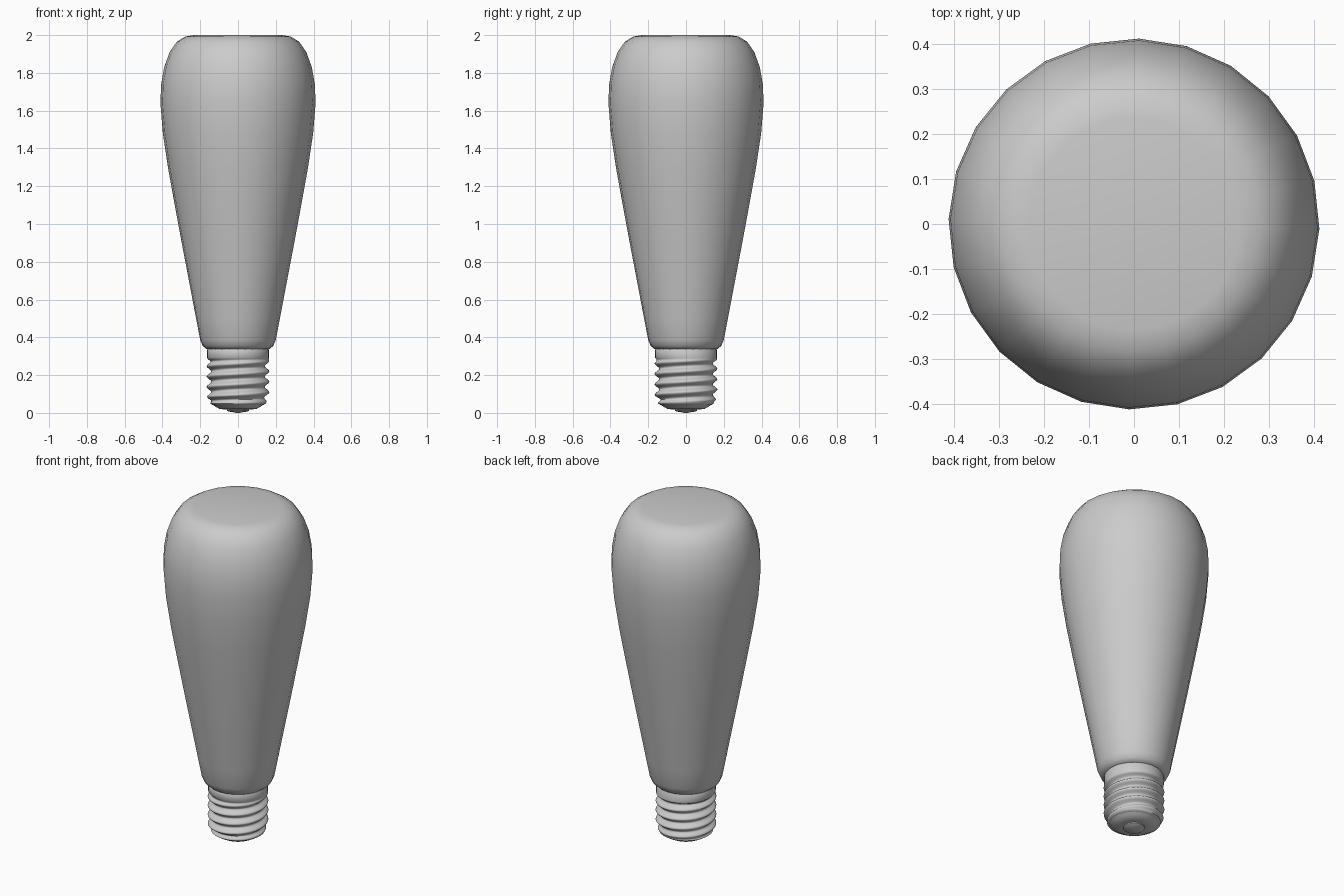
import bpy, bmesh, math

cube = bpy.data.objects.get("Cube")
if cube:
    bpy.data.objects.remove(cube)

grey = bpy.data.materials.new("plain grey")
grey.use_nodes = True
grey.diffuse_color = (0.6, 0.6, 0.6, 1)
grey.node_tree.nodes["Principled BSDF"].inputs["Base Color"].default_value = (0.6, 0.6, 0.6, 1)


def add_lathe(name, profile, sides, turn=0.0, radius=None, angle=40):
    """Lathe (radius, height) points, bottom to top, with capped ends."""
    bm = bmesh.new()
    rings = []
    for r, z in profile:
        ring = []
        for i in range(sides):
            a = turn + math.tau * i / sides
            rad = radius(r, z, a) if radius else r
            ring.append(bm.verts.new((rad * math.cos(a), rad * math.sin(a), z)))
        rings.append(ring)
    for low, high in zip(rings, rings[1:]):
        for i in range(sides):
            j = (i + 1) % sides
            bm.faces.new((low[i], low[j], high[j], high[i]))
    bm.faces.new(rings[0][::-1])
    bm.faces.new(rings[-1])
    mesh = bpy.data.meshes.new(name)
    bm.to_mesh(mesh)
    bm.free()
    mesh.materials.append(grey)
    obj = bpy.data.objects.new(name, mesh)
    bpy.context.collection.objects.link(obj)
    bpy.ops.object.select_all(action="DESELECT")
    obj.select_set(True)
    bpy.context.view_layer.objects.active = obj
    bpy.ops.object.shade_smooth_by_angle(angle=math.radians(angle))
    return obj


# Glass envelope: narrow neck, long taper, rounded shoulder, flat crown
glass = [(0.15, 0.335), (0.168, 0.338), (0.187, 0.355), (0.2, 0.385), (0.222, 0.5),
         (0.26, 0.7), (0.298, 0.9), (0.335, 1.1), (0.371, 1.3), (0.398, 1.48),
         (0.411, 1.64), (0.407, 1.74), (0.391, 1.83), (0.362, 1.91),
         (0.324, 1.965), (0.28, 1.992), (0.235, 2.0)]
add_lathe("glass_envelope", glass, 24, math.radians(-1.5))

# Screw cap: a single helical thread that fades out at both ends
PITCH, BOTTOM, TOP = 0.055, 0.05, 0.29


def thread(r, z, a):
    fade = max(0.0, min(1, (z - BOTTOM) / 0.02, (TOP - z) / 0.02))
    wave = math.cos(math.tau * z / PITCH - a)
    return r + fade * (0.012 * wave - 0.009)


STEPS = 56
cap = [(0.135, 0.042)]
for i in range(STEPS + 1):
    z = BOTTOM + (TOP - BOTTOM) * i / STEPS
    cap.append((0.147 + 0.016 * min(1, (z - BOTTOM) / 0.04), z))
cap += [(0.163, 0.335), (0.155, 0.345)]
add_lathe("screw_cap", cap, 48, radius=thread, angle=60)

# Insulator below the cap, and the rounded contact at its tip
add_lathe("insulator", [(0.07, 0.018), (0.098, 0.021), (0.118, 0.032), (0.137, 0.046)], 32)
add_lathe("contact", [(0.012, 0.0), (0.025, 0.004), (0.05, 0.007), (0.058, 0.012), (0.06, 0.022)], 24)
